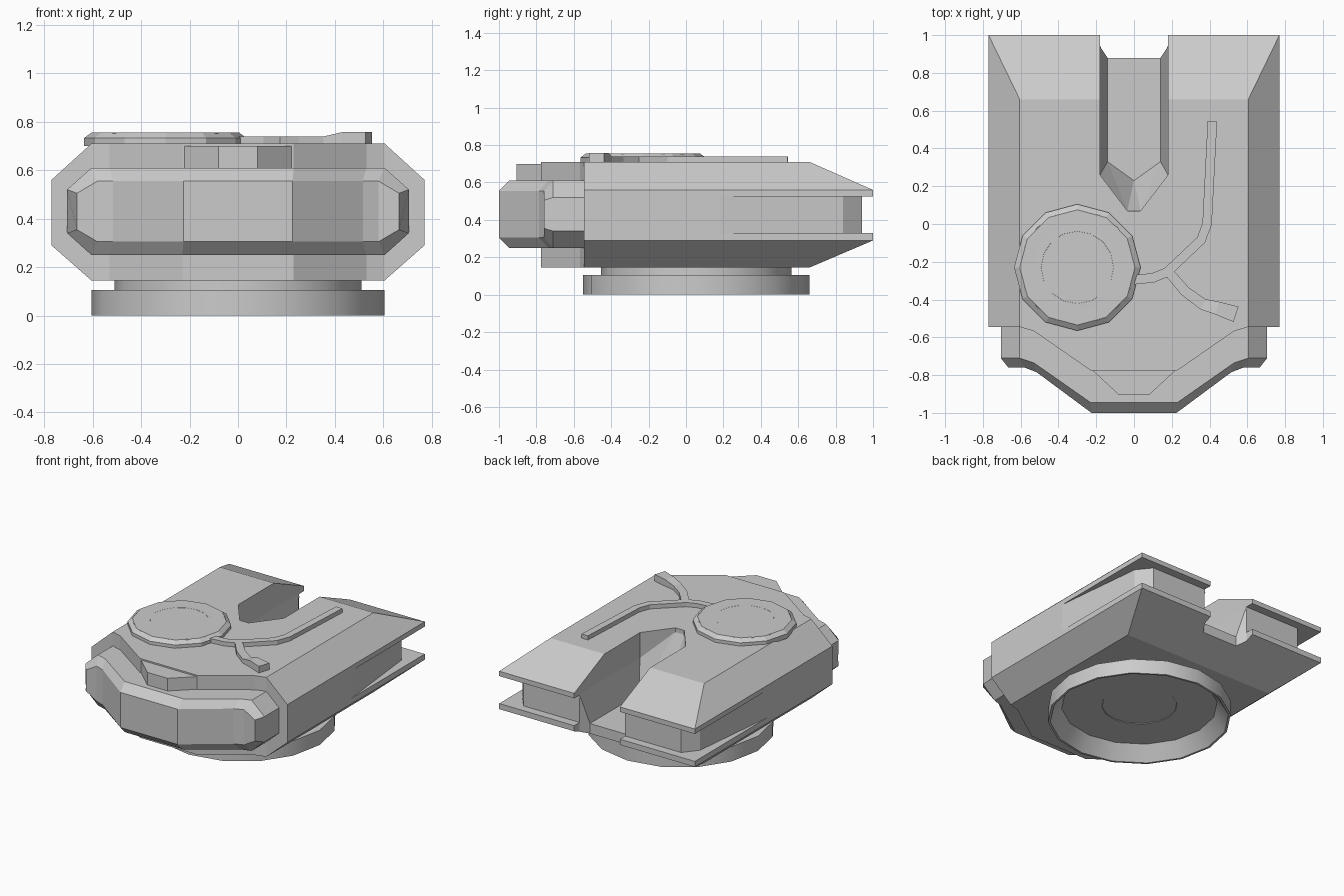
import bpy, bmesh, math
from mathutils import Vector

if "Cube" in bpy.data.objects:
    bpy.data.objects.remove(bpy.data.objects["Cube"])


def finish(name, bm):
    bmesh.ops.recalc_face_normals(bm, faces=bm.faces)
    me = bpy.data.meshes.new(name)
    bm.to_mesh(me)
    bm.free()
    ob = bpy.data.objects.new(name, me)
    bpy.context.collection.objects.link(ob)
    return ob


def convex(name, pts):
    bm = bmesh.new()
    for p in pts:
        bm.verts.new(p)
    bmesh.ops.convex_hull(bm, input=bm.verts)
    bmesh.ops.dissolve_limit(bm, angle_limit=0.01, verts=bm.verts, edges=bm.edges)
    return finish(name, bm)


def loft(name, rings, closed_caps=True):
    bm = bmesh.new()
    vs = [[bm.verts.new(p) for p in r] for r in rings]
    n = len(rings[0])
    for a, b in zip(vs, vs[1:]):
        for i in range(n):
            j = (i + 1) % n
            bm.faces.new((a[i], a[j], b[j], b[i]))
    if closed_caps:
        bm.faces.new(vs[0])
        bm.faces.new(vs[-1])
    return finish(name, bm)


def prism(name, outline, z0, z1):
    return loft(name, [[(x, y, z) for x, y in outline] for z in (z0, z1)])


def mirrored(half):
    # right-hand outline followed by its left-hand mirror
    return half + [(-x, y) for x, y in reversed(half)]


def lathe(name, profile, sides, cx, cy):
    rings = [[(cx + r * math.cos(2 * math.pi * i / sides),
               cy + r * math.sin(2 * math.pi * i / sides), z)
              for i in range(sides)] for r, z in profile]
    return loft(name, rings)


def strip(name, pts, z0=0.70):
    # raised flat strip along (x, y, width, top height)
    rings = []
    P = [Vector(p[:2]) for p in pts]
    for i, (x, y, w, z) in enumerate(pts):
        d1 = (P[i] - P[max(i - 1, 0)]).normalized()
        d2 = (P[min(i + 1, len(P) - 1)] - P[i]).normalized()
        d = (d1 + d2).normalized()
        n = Vector((-d.y, d.x)) * w / 2
        a, b = P[i] + n, P[i] - n
        rings.append([(a.x, a.y, z0), (a.x, a.y, z), (b.x, b.y, z), (b.x, b.y, z0)])
    return loft(name, rings)


def cut(ob, cutter):
    m = ob.modifiers.new("cut", 'BOOLEAN')
    m.operation = 'DIFFERENCE'
    m.solver = 'EXACT'
    m.object = cutter
    bpy.context.view_layer.objects.active = ob
    bpy.ops.object.modifier_apply(modifier=m.name)
    bpy.data.objects.remove(cutter)


# main hull: bevelled slab with a wedge-shaped rear
hull = convex("hull", [(s * x, y, z) for s in (-1, 1) for x, y, z in (
    (.605, -.545, .145), (.605, -.545, .71), (.77, -.545, .29), (.77, -.545, .56),
    (.605, .66, .145), (.605, .66, .71), (.77, 1, .29), (.77, 1, .56))])

# recess between the upper and lower lips, along the sides and rear
cut(hull, prism("lip_recess", mirrored(
    [(.9, 1.1), (.9, .17), (.771, .17), (.70, .84), (.62, .94)]), .33, .525))

# tapered rear slot and the notch through the lower lip
cut(hull, convex("slot_cutter", [(s * x, y, z) for s in (-1, 1) for x, y, z in (
    (.18, 1.1, .8), (.18, .26, .8), (.035, .07, .8), (.18, 1.1, .53), (.18, .26, .53),
    (.035, .07, .68), (.14, 1.1, .31), (.14, .33, .31), (.001, .23, .31))]))
cut(hull, prism("notch_cutter", mirrored([(.14, .88), (.18, .94), (.18, 1.1)]), 0, .5))

# hull nose and small raised block in front of it
prism("nose", mirrored([(.605, -.545), (.53, -.567), (.23, -.775)]), .145, .71)
prism("nose_block", mirrored([(.22, -.76), (.22, -.775), (.08, -.905)]), .5, .70)

# front bumper: (x edge, y edge, half height, x face, y face, half height of face)
stations = [(.705, -.71, .09, .665, -.76, .075), (.605, -.71, .18, .58, -.76, .125),
            (.53, -.735, .18, .515, -.785, .125), (.23, -.945, .18, .225, -1.0, .125)]


def bumper_ring(s, st):
    x, y, h, xf, yf, hf = st
    c = .43
    return [(s * x, -.54, c + h), (s * x, y, c + h), (s * xf, yf, c + hf),
            (s * xf, yf, c - hf), (s * x, y, c - h), (s * x, -.54, c - h)]


loft("bumper", [bumper_ring(1, st) for st in stations]
     + [bumper_ring(-1, st) for st in reversed(stations)])

# round turntable base, hollow underneath
base = lathe("turntable_base", [(.51, .16), (.51, .105), (.605, .105), (.605, 0),
             (.59, 0), (.515, .10), (.25, .10), (.247, .104)], 16, 0, .055)

# roof hatch with an inset round lid
lathe("hatch", [(.335, .70), (.335, .733), (.305, .755), (.2, .755)], 12, -.3, -.23)
lathe("hatch_lid", [(.335 * .9, .72), (.3, .754), (.192, .7555), (.182, .746)], 16, -.3, -.23)

# raised cable strips on the roof
strip("long_cable", [(.0, -.295, .05, .74), (.1, -.285, .05, .74), (.175, -.255, .05, .74),
                     (.355, -.085, .05, .74), (.387, .0, .05, .74), (.415, .545, .05, .74)])
strip("branch_cable", [(.18, -.25, .05, .739), (.27, -.355, .055, .739), (.365, -.425, .06, .739),
                       (.44, -.445, .07, .757), (.54, -.478, .085, .757)])

# smooth the round base, keep its rims sharp
bpy.ops.object.select_all(action='DESELECT')
base.select_set(True)
bpy.context.view_layer.objects.active = base
bpy.ops.object.shade_smooth_by_angle(angle=math.radians(35))
